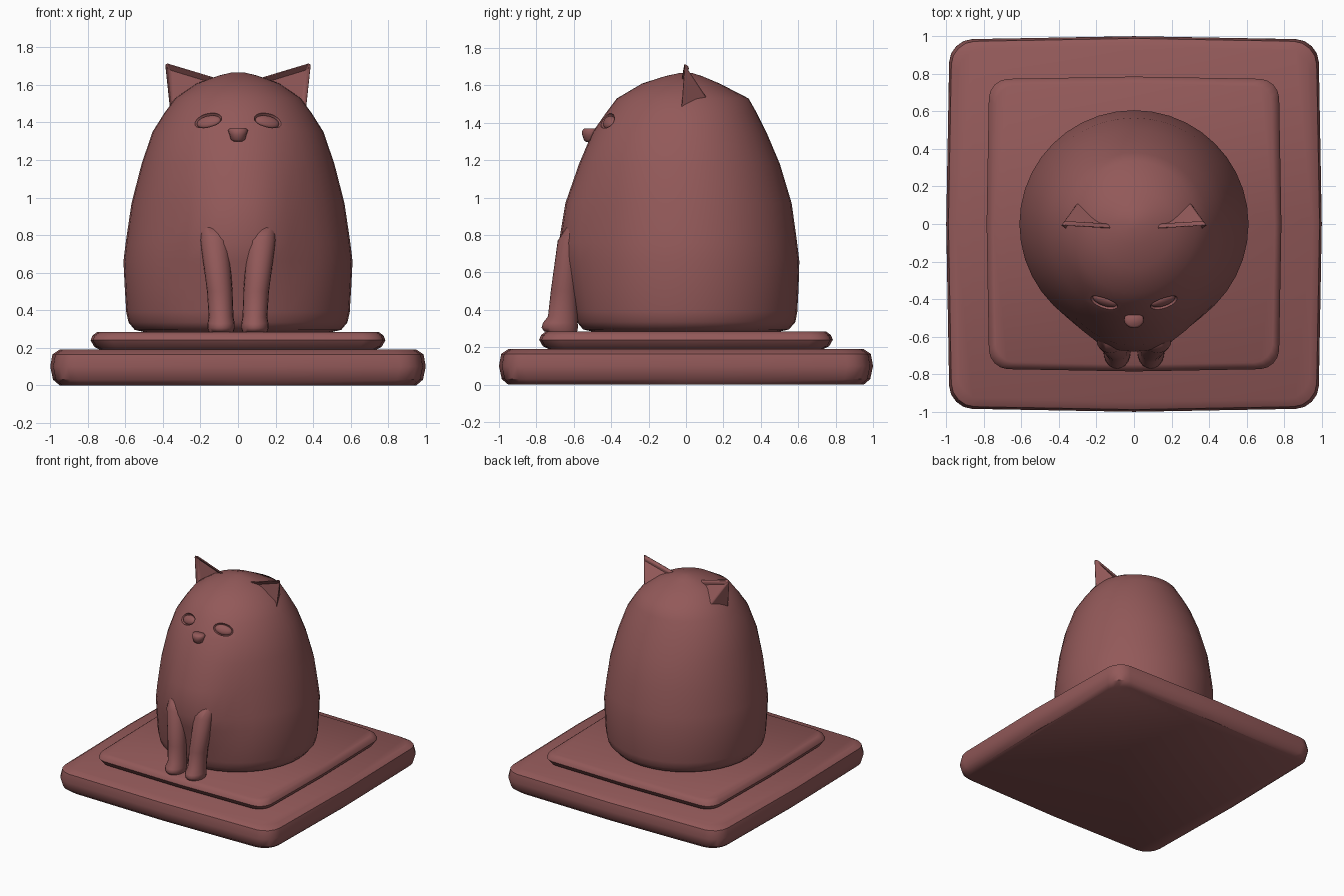
import bpy, bmesh, math
from mathutils import Matrix, Vector

if "Cube" in bpy.data.objects:
    bpy.data.objects.remove(bpy.data.objects["Cube"])

clay = bpy.data.materials.new("red brown clay")
clay.diffuse_color = (0.29, 0.10, 0.10, 1)
clay.use_nodes = True
clay.node_tree.nodes["Principled BSDF"].inputs["Base Color"].default_value = clay.diffuse_color


def finish(name, bm, mirror=False, angle=40):
    bmesh.ops.recalc_face_normals(bm, faces=bm.faces)
    me = bpy.data.meshes.new(name)
    bm.to_mesh(me)
    bm.free()
    me.materials.append(clay)
    ob = bpy.data.objects.new(name, me)
    bpy.context.collection.objects.link(ob)
    if mirror:
        ob.modifiers.new("mirror", 'MIRROR')
    smooth(ob, angle)
    return ob


def smooth(ob, angle=40):
    bpy.ops.object.select_all(action='DESELECT')
    ob.select_set(True)
    bpy.context.view_layer.objects.active = ob
    bpy.ops.object.shade_smooth_by_angle(angle=math.radians(angle))


def loft(rings):
    """Skin a stack of equal point rings and cap both ends."""
    bm = bmesh.new()
    vs = [[bm.verts.new(p) for p in r] for r in rings]
    n = len(vs[0])
    for a, b in zip(vs, vs[1:]):
        for i in range(n):
            j = (i + 1) % n
            bm.faces.new((a[i], a[j], b[j], b[i]))
    bm.faces.new(vs[0][::-1])
    bm.faces.new(vs[-1])
    return bm


def ellipse(z, cx, cy, rx, ry, n=16):
    return [(cx + rx * math.cos(2 * math.pi * i / n),
             cy + ry * math.sin(2 * math.pi * i / n), z) for i in range(n)]


# plinth slabs: rounded squares with soft, slightly bulging sides
def slab(name, half, corner, layers):
    def ring(z, inset):
        h, pts = half - inset, []
        for k in range(4):
            c = Matrix.Rotation(k * math.pi / 2, 3, 'Z')
            for i in range(5):
                t = i * math.pi / 8
                pts.append(c @ Vector((h - corner + corner * math.cos(t),
                                       h - corner + corner * math.sin(t), 0)))
            pts.append(c @ Vector((0, h, 0)))
        return [(p.x * (1 - 0.02 * (p.y / h) ** 2),
                 p.y * (1 - 0.02 * (p.x / h) ** 2), z) for p in pts]
    finish(name, loft([ring(*l) for l in layers]))


slab("lower_base", 1.0, 0.12,
     [(0, .05), (.03, .015), (.1, 0), (.165, .012), (.19, .05)])
slab("upper_base", 0.785, 0.10,
     [(.185, .06), (.205, .02), (.24, 0), (.265, .01), (.284, .035)])

# body and head in one egg shape: z, half width, front, back, chest bulge
profile = [(.284, .50, .50, .50, 0), (.295, .55, .55, .55, 0),
           (.335, .583, .583, .585, 0), (.39, .595, .595, .595, 0),
           (.52, .603, .605, .602, .02), (.66, .61, .61, .606, .05),
           (.76, .598, .605, .594, .075), (.97, .567, .585, .565, .06),
           (1.18, .513, .562, .502, .01), (1.35, .455, .50, .43, 0),
           (1.45, .392, .43, .38, 0), (1.53, .333, .37, .335, 0),
           (1.61, .215, .235, .18, 0), (1.65, .10, .11, .085, 0),
           (1.667, .03, .03, .03, 0)]
rings = []
for z, hx, front, back, bulge in profile:
    ring = []
    for x, y, _ in ellipse(z, 0, 0, 1, 1, 40):
        x *= hx
        y = y * back if y > 0 else y * front - bulge * math.exp(-(x / .28) ** 4) * min(1, -2 * y)
        ring.append((x, y, z))
    rings.append(ring)
body = finish("body", loft(rings))


# eyes: sunken sockets with low eyeballs
def eye(name, size, sink):
    rot = (Matrix.Rotation(math.radians(24), 4, 'Z')
           @ Matrix.Rotation(math.radians(-33), 4, 'X')
           @ Matrix.Rotation(math.radians(12), 4, 'Y'))
    bm = bmesh.new()
    bmesh.ops.create_uvsphere(
        bm, u_segments=24, v_segments=12, radius=1,
        matrix=Matrix.Translation((.16, -.42, 1.41)) @ rot
        @ Matrix.Translation((0, sink, 0)) @ Matrix.Diagonal((*size, 1)))
    return finish(name, bm, mirror=True, angle=80)


cutter = eye("socket_cutter", (.078, .032, .046), 0)
cutter.hide_render = True
cut = body.modifiers.new("sockets", 'BOOLEAN')
cut.operation = 'DIFFERENCE'
cut.solver = 'EXACT'
cut.object = cutter
bpy.context.view_layer.objects.active = body
bpy.ops.object.modifier_apply(modifier=cut.name)
bpy.data.objects.remove(cutter)
smooth(body, 42)
eye("eyes", (.067, .022, .037), .014)

# nose
finish("nose", loft([ellipse(z, 0, -.51, rx, ry) for z, rx, ry in
                     [(1.298, .022, .025), (1.308, .038, .036), (1.335, .045, .045),
                      (1.357, .053, .045), (1.37, .043, .034)]]), angle=60)

# front legs with paws
finish("front_legs", loft([ellipse(*r, 20) for r in [
    (.284, .09, -.67, .066, .088), (.305, .09, -.675, .073, .097),
    (.33, .09, -.672, .072, .093), (.365, .09, -.658, .066, .08),
    (.50, .097, -.65, .068, .073), (.77, .125, -.62, .075, .066),
    (.84, .13, -.58, .07, .06)]]), mirror=True, angle=60)

# ears: pyramids with a hollowed front
bm = bmesh.new()
outer, inner, back, tip = [bm.verts.new(p) for p in (
    (.365, -.03, 1.47), (.09, -.03, 1.63), (.29, .13, 1.51), (.392, -.012, 1.722))]
front = bm.faces.new((outer, inner, tip))
for f in ((inner, back, tip), (back, outer, tip), (inner, outer, back)):
    bm.faces.new(f)
bmesh.ops.recalc_face_normals(bm, faces=bm.faces)
bmesh.ops.inset_individual(bm, faces=[front], thickness=.022)
bmesh.ops.translate(bm, verts=front.verts, vec=(-.008, .03, 0))
ears = finish("ears", bm, mirror=True)
bevel = ears.modifiers.new("soft edges", 'BEVEL')
bevel.width = .01
bevel.segments = 2
